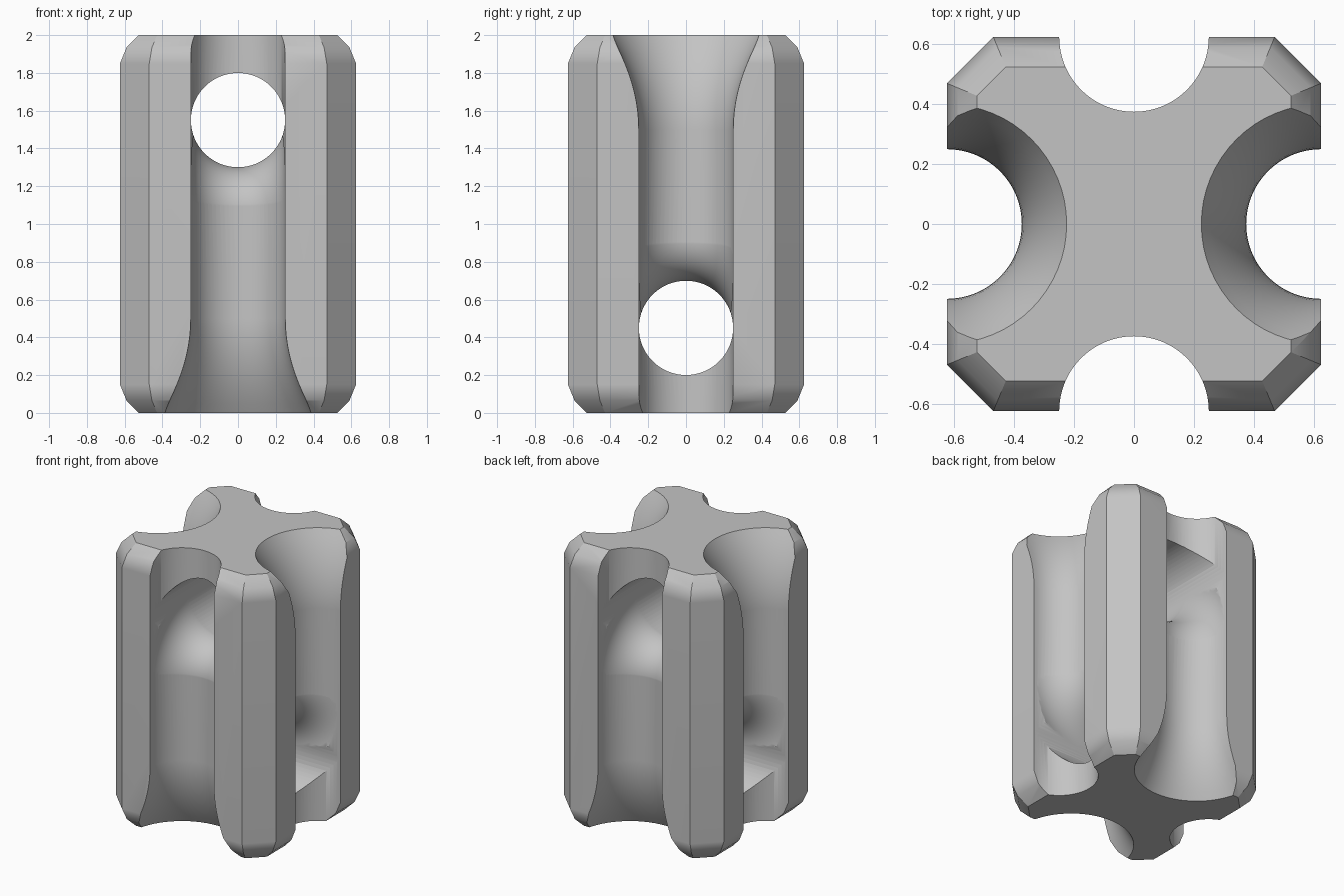
import bpy, bmesh
from math import cos, sin, pi, radians
from mathutils import Vector

cube = bpy.data.objects.get("Cube")
if cube:
    bpy.data.objects.remove(cube, do_unlink=True)

HALF, HEIGHT, CORNER = 0.625, 2.0, 0.47   # block
ROPE, HOLE_Z, BEND = 0.25, 1.55, 0.475    # rope channels
SIDES = 64


def loft(name, rings):
    """Closed solid skinned through a list of equal point rings."""
    bm = bmesh.new()
    loops = [[bm.verts.new(p) for p in ring] for ring in rings]
    n = len(loops[0])
    for a, b in zip(loops, loops[1:]):
        for i in range(n):
            j = (i + 1) % n
            bm.faces.new((a[i], a[j], b[j], b[i]))
    bm.faces.new(loops[0][::-1])
    bm.faces.new(loops[-1])
    bmesh.ops.recalc_face_normals(bm, faces=bm.faces[:])
    mesh = bpy.data.meshes.new(name)
    bm.to_mesh(mesh)
    bm.free()
    obj = bpy.data.objects.new(name, mesh)
    bpy.context.collection.objects.link(obj)
    return obj


def circle(centre, u, v, r):
    steps = [2 * pi * i / SIDES for i in range(SIDES)]
    return [centre + r * (cos(a) * u + sin(a) * v) for a in steps]


def octagon(z, inset):
    h, c = HALF - inset, CORNER - 0.414 * inset
    return [Vector((x, y, z)) for x, y in
            ((h, -c), (h, c), (c, h), (-c, h), (-h, c), (-h, -c), (-c, -h), (c, -h))]


# Block with chamfered corners and softened ends
ends = [(0, 0.1), (0.065, 0.035), (0.15, 0)]
body = loft("insulator_block",
            [octagon(z, d) for z, d in ends] +
            [octagon(HEIGHT - z, d) for z, d in reversed(ends)])

# Rope channels: one pair front and back, one pair left and right, upside down
X, Y, Z = Vector((1, 0, 0)), Vector((0, 1, 0)), Vector((0, 0, 1))


def groove_rings(side):
    # vertical groove that flares towards one end
    heights = [-0.1 + 0.05 * i for i in range(13)] + [HEIGHT + 0.1]
    return [circle(side * HALF * Y + z * Z, X, Y,
                   ROPE + 0.15 * (max(0, 0.5 - z) / 0.5) ** 2) for z in heights]


def elbow_rings(side):
    # rounded turn from the groove into the hole
    rings = []
    for i in range(25):
        t = pi / 2 * i / 24
        out = side * cos(t) * Y + sin(t) * Z
        centre = side * (HALF - BEND) * Y + (HOLE_Z - BEND) * Z
        rings.append(circle(centre + BEND * out, X, out, ROPE - 0.001))
    return rings


hole_rings = [circle(y * Y + HOLE_Z * Z, X, Z, ROPE - 0.0005) for y in (-0.7, 0.7)]
channels = [hole_rings]
for side in (-1, 1):
    channels += [groove_rings(side), elbow_rings(side)]


def turned(rings):
    return [[Vector((p.y, p.x, HEIGHT - p.z)) for p in ring] for ring in rings]


cutters = [loft("channel_cutter", r) for r in channels + [turned(r) for r in channels]]
for cutter in cutters:
    cutter.hide_render = True
    mod = body.modifiers.new("cut_channel", 'BOOLEAN')
    mod.operation = 'DIFFERENCE'
    mod.solver = 'MANIFOLD'
    mod.object = cutter

# Bake the cuts and drop the cutters
graph = bpy.context.evaluated_depsgraph_get()
cut_mesh = bpy.data.meshes.new_from_object(body.evaluated_get(graph))
body.modifiers.clear()
body.data = cut_mesh
for cutter in cutters:
    bpy.data.objects.remove(cutter, do_unlink=True)

# Single grey material
grey = bpy.data.materials.new("plain_grey")
grey.use_nodes = True
colour = (0.55, 0.55, 0.55, 1)
grey.diffuse_color = colour
grey.node_tree.nodes["Principled BSDF"].inputs["Base Color"].default_value = colour
body.data.materials.clear()
body.data.materials.append(grey)

# Smooth channels, crisp edges
for obj in bpy.context.selected_objects:
    obj.select_set(False)
bpy.context.view_layer.objects.active = body
body.select_set(True)
bpy.ops.object.shade_smooth_by_angle(angle=radians(30))
weighted = body.modifiers.new("even_normals", 'WEIGHTED_NORMAL')
weighted.keep_sharp = True
